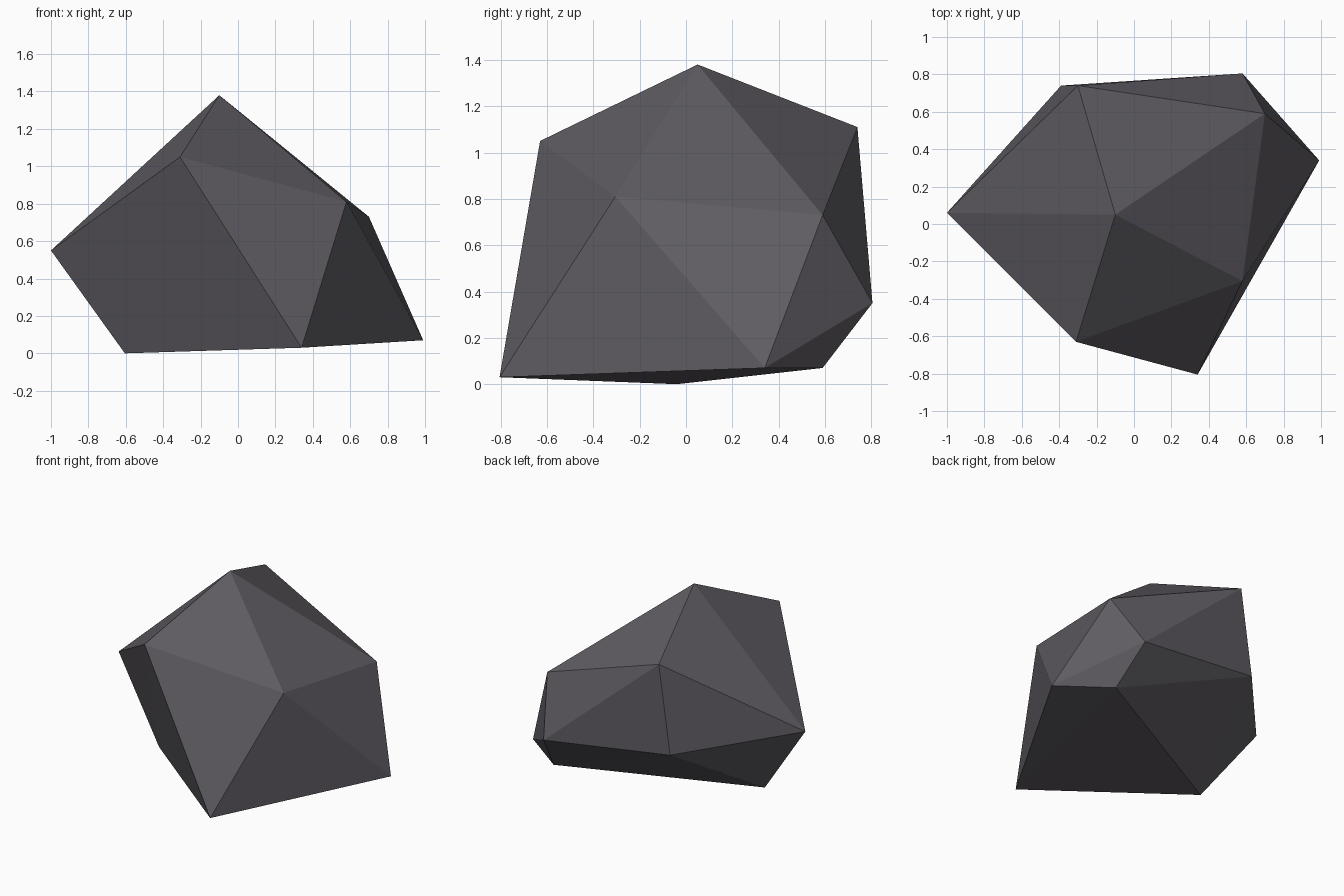
import bpy
import bmesh

if "Cube" in bpy.data.objects:
    bpy.data.objects.remove(bpy.data.objects["Cube"])

# Rock: an irregular icosahedron (peak, two staggered rings of five, base point)
peak = (-0.10, 0.05, 1.38)
upper = [(-0.31, -0.63, 1.05), (0.58, -0.305, 0.81), (0.70, 0.59, 0.73),
         (-0.30, 0.74, 1.11), (-1.00, 0.06, 0.55)]
lower = [(0.34, -0.805, 0.03), (0.99, 0.34, 0.07), (0.58, 0.805, 0.35),
         (-0.39, 0.74, 0.475), (-0.605, -0.04, 0.0)]
base = (0.65, 0.59, 0.07)

bm = bmesh.new()
top = bm.verts.new(peak)
bottom = bm.verts.new(base)
up = [bm.verts.new(p) for p in upper]
low = [bm.verts.new(p) for p in lower]

# Cap fans and the zigzag band between the rings
for i in range(5):
    j = (i + 1) % 5
    bm.faces.new((top, up[i], up[j]))
    bm.faces.new((up[i], low[i], up[j]))
    bm.faces.new((low[i], low[j], up[j]))
    bm.faces.new((bottom, low[j], low[i]))
bmesh.ops.recalc_face_normals(bm, faces=bm.faces)

mesh = bpy.data.meshes.new("rock")
bm.to_mesh(mesh)
bm.free()

# Dark stone colour
stone = bpy.data.materials.new("dark_stone")
stone.diffuse_color = (0.115, 0.107, 0.123, 1.0)
stone.use_nodes = True
stone.node_tree.nodes["Principled BSDF"].inputs["Base Color"].default_value = stone.diffuse_color
mesh.materials.append(stone)

rock = bpy.data.objects.new("rock", mesh)
bpy.context.collection.objects.link(rock)
